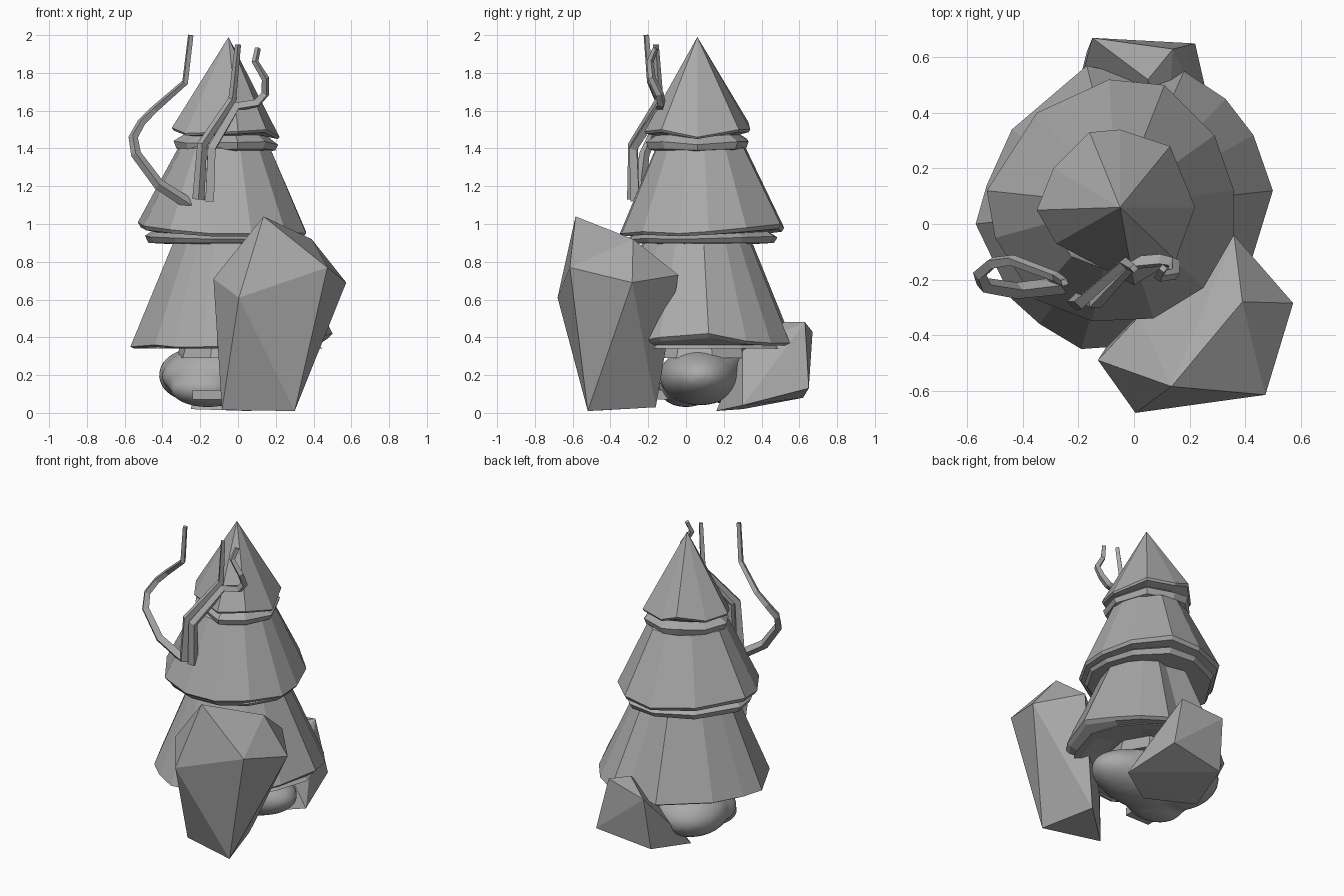
import bpy, bmesh
from mathutils import Matrix

cube = bpy.data.objects.get("Cube")
if cube:
    bpy.data.objects.remove(cube, do_unlink=True)

grey = bpy.data.materials.new("plain_grey")
grey.use_nodes = True
colour = (0.4, 0.4, 0.4, 1)
grey.diffuse_color = colour
grey.node_tree.nodes["Principled BSDF"].inputs["Base Color"].default_value = colour


def finish(name, bm):
    bmesh.ops.recalc_face_normals(bm, faces=bm.faces)
    mesh = bpy.data.meshes.new(name)
    bm.to_mesh(mesh)
    bm.free()
    mesh.materials.append(grey)
    obj = bpy.data.objects.new(name, mesh)
    bpy.context.collection.objects.link(obj)
    return obj


def hull(name, points):
    """Faceted boulder wrapped around a few corner points."""
    bm = bmesh.new()
    for p in points:
        bm.verts.new(p)
    res = bmesh.ops.convex_hull(bm, input=bm.verts)
    loose = set(res["geom_interior"]) | set(res["geom_unused"])
    bmesh.ops.delete(bm, geom=[v for v in loose if isinstance(v, bmesh.types.BMVert)], context="VERTS")
    return finish(name, bm)


def tier(name, axis, rim, rings):
    """Loft scaled copies of a rim; each ring is (scale, height, share of the rim's wobble)."""
    bm = bmesh.new()
    low = min(p[2] for p in rim)
    loops = []
    for scale, z, wobble in rings:
        loops.append([bm.verts.new((axis[0] + (x - axis[0]) * scale,
                                    axis[1] + (y - axis[1]) * scale,
                                    z + (h - low) * wobble)) for x, y, h in rim])
    n = len(rim)
    for a, b in zip(loops, loops[1:]):
        for i in range(n):
            j = (i + 1) % n
            bm.faces.new((a[i], a[j], b[j], b[i]))
    bm.faces.new(loops[0])
    bm.faces.new(loops[-1])
    bmesh.ops.remove_doubles(bm, verts=bm.verts, dist=0.0005)
    return finish(name, bm)


def tendril(name, points, radius=0.032):
    """Four-sided tapering tube along a path."""
    curve = bpy.data.curves.new(name, "CURVE")
    curve.dimensions = "3D"
    curve.bevel_depth = radius
    curve.bevel_resolution = 0
    curve.use_fill_caps = True
    spline = curve.splines.new("POLY")
    spline.use_smooth = False
    spline.points.add(len(points) - 1)
    for i, (p, co) in enumerate(zip(spline.points, points)):
        p.co = (*co, 1)
        p.radius = 1 - 0.5 * i / (len(points) - 1)
    curve.materials.append(grey)
    bpy.context.collection.objects.link(bpy.data.objects.new(name, curve))


def fused_lumps(name, lumps):
    """Rounded lumps fused into one smooth skin."""
    bm = bmesh.new()
    for centre, size in lumps:
        place = Matrix.Translation(centre) @ Matrix.Diagonal((*size, 1))
        bmesh.ops.create_icosphere(bm, subdivisions=4, radius=1, matrix=place)
    obj = finish(name, bm)
    remesh = obj.modifiers.new("fuse", "REMESH")
    remesh.mode = "VOXEL"
    remesh.voxel_size = 0.02
    remesh.use_smooth_shade = True
    smooth = obj.modifiers.new("soften", "SMOOTH")
    smooth.iterations = 4


# Three foliage tiers, each with a folded double brim
top_rim = [(-.35, .05, 1.51), (-.29, .2, 1.5), (-.16, .33, 1.54), (-.05, .34, 1.5),
           (.13, .28, 1.5), (.22, .06, 1.46), (.15, -.13, 1.5), (0, -.22, 1.49), (-.28, -.07, 1.48)]
tier("top_foliage", (-.05, .06), top_rim,
     [(0, 1.99, 0), (1, 1.46, 1), (.97, 1.45, .9), (.78, 1.46, .3),
      (.97, 1.42, .4), (.92, 1.39, .2), (.7, 1.38, 0)])

middle_rim = [(.36, -.04, .95), (.36, .12, .96), (.29, .32, .98), (.11, .5, 1), (-.09, .52, .98),
              (-.35, .4, 1), (-.53, .12, 1.01), (-.5, -.05, .99), (-.36, -.27, .97),
              (-.15, -.35, .95), (.07, -.34, .95), (.25, -.23, .96)]
tier("middle_foliage", (-.06, .07), middle_rim,
     [(.45, 1.42, 0), (.55, 1.4, 0), (1, .95, 1), (.97, .935, .8), (.84, .94, .4),
      (.92, .92, .3), (.88, .9, 0), (.5, .89, 0)])

bottom_rim = [(.5, .12, .42), (.43, .32, .38), (.33, .45, .37), (.18, .55, .37), (.06, .52, .38),
              (-.17, .57, .36), (-.44, .34, .36), (-.53, .14, .35), (-.57, 0, .35), (-.44, -.27, .36),
              (-.34, -.36, .35), (-.19, -.45, .35), (.1, -.43, .36), (.3, -.3, .37), (.42, -.14, .4)]
tier("bottom_foliage", (-.04, .06), bottom_rim,
     [(.5, .93, 0), (.58, .89, 0), (1, .35, 1), (.96, .34, .8), (.86, .36, 0),
      (.9, .34, 0), (.8, .34, 0), (.5, .38, 0)])

# Rounded root ball, short trunk and foot slab
fused_lumps("root_ball", [((-.02, .075, .195), (.385, .215, .155)),
                          ((-.06, .1, .25), (.32, .21, .1)),
                          ((-.16, 0, .13), (.2, .145, .1)),
                          ((-.2, .21, .2), (.22, .25, .15))])
bm = bmesh.new()
bmesh.ops.create_cone(bm, cap_ends=True, segments=9, radius1=.28, radius2=.25, depth=.1)
bmesh.ops.translate(bm, verts=bm.verts, vec=(-.05, .09, .34))
finish("trunk", bm)
hull("foot_slab", [(x, y, z) for x in (-.24, -.06) for y in (-.15, .05) for z in (.07, .12)])

# Boulders leaning on the tree
hull("front_boulder", [(.135, -.585, 1.04), (.39, -.28, .92), (.473, -.615, .77), (.573, -.285, .69),
                       (.005, -.68, .61), (-.13, -.49, .71), (.36, -.04, .73), (.3, -.52, .01),
                       (-.085, -.42, .015), (.2, -.16, .03), (.02, -.33, .75)])
hull("back_boulder", [(-.15, .67, .43), (.05, .52, .48), (.14, .63, .48), (.22, .65, .13),
                      (-.17, .62, .08), (-.25, .3, .02), (.06, .16, .01), (.3, .3, .04),
                      (.12, .3, .33)])

# Tendrils curling up the front
tendril("long_tendril", [(-.25, -.22, 1.1), (-.42, -.24, 1.21), (-.54, -.22, 1.37), (-.555, -.18, 1.46),
                         (-.51, -.14, 1.54), (-.44, -.13, 1.61), (-.28, -.19, 1.75), (-.25, -.21, 2)])
tendril("straight_tendril", [(-.21, -.28, 1.13), (-.19, -.28, 1.42), (-.03, -.14, 1.66), (0, -.16, 1.95)])
tendril("hooked_tendril", [(-.15, -.27, 1.12), (-.14, -.28, 1.4), (-.01, -.14, 1.62), (.1, -.13, 1.64),
                           (.145, -.14, 1.69), (.145, -.18, 1.77), (.09, -.19, 1.86), (.105, -.16, 1.93)])
